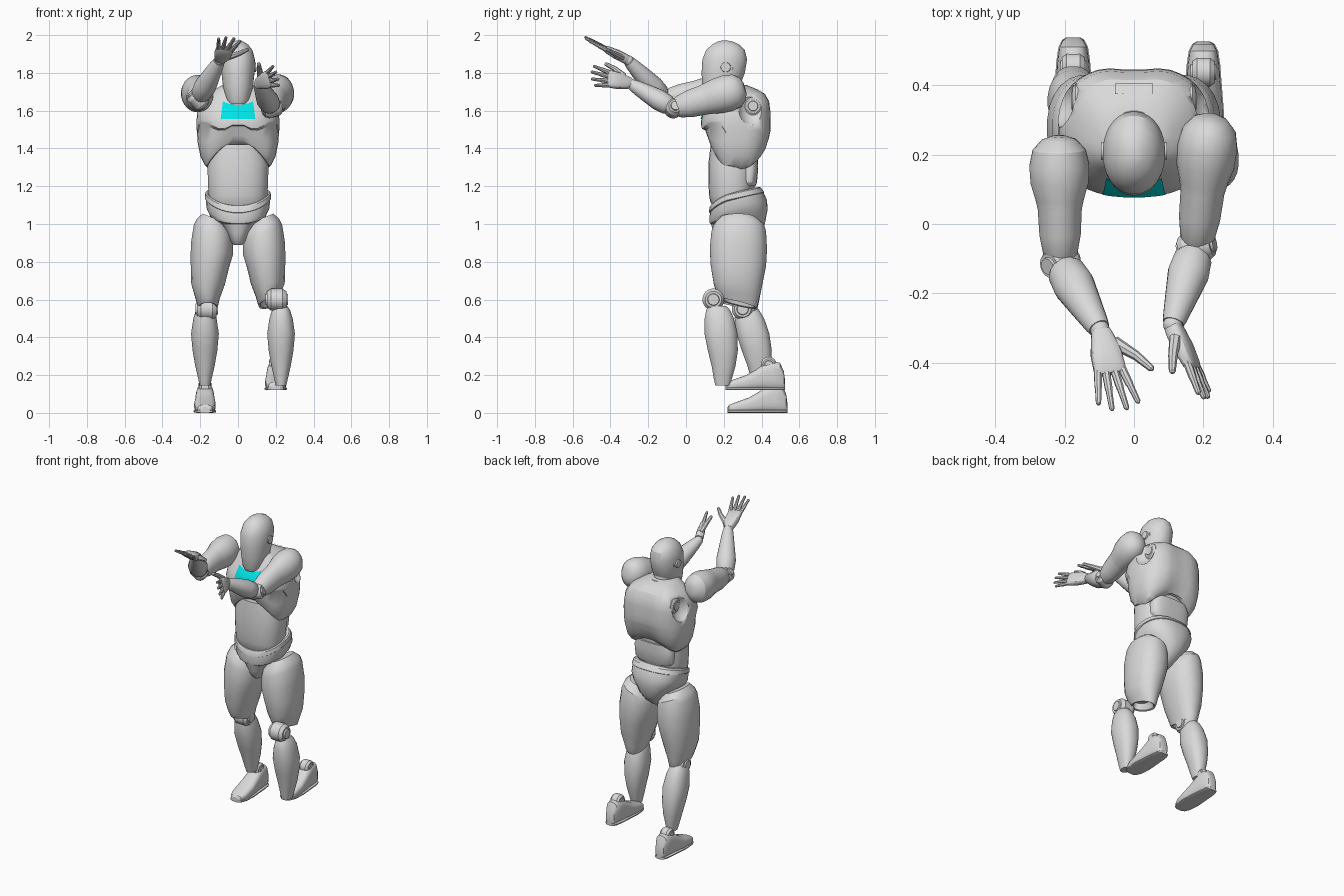
import bpy, bmesh, math
from mathutils import Vector as V

if "Cube" in bpy.data.objects:
    bpy.data.objects.remove(bpy.data.objects["Cube"], do_unlink=True)

def material(name, rgb):
    m = bpy.data.materials.new(name)
    m.use_nodes = True
    m.diffuse_color = (*rgb, 1)
    m.node_tree.nodes["Principled BSDF"].inputs["Base Color"].default_value = (*rgb, 1)
    return m

GREY = material("matte_grey", (0.7, 0.7, 0.7))
CYAN = material("bright_cyan", (0.0, 0.83, 0.85))
X, Y, Z = V((1, 0, 0)), V((0, 1, 0)), V((0, 0, 1))

def finish(bm, name, mat=GREY, angle=30):
    bmesh.ops.recalc_face_normals(bm, faces=bm.faces)
    me = bpy.data.meshes.new(name)
    bm.to_mesh(me)
    bm.free()
    ob = bpy.data.objects.new(name, me)
    bpy.context.collection.objects.link(ob)
    me.materials.append(mat)
    bpy.ops.object.select_all(action="DESELECT")
    ob.select_set(True)
    bpy.context.view_layer.objects.active = ob
    bpy.ops.object.shade_smooth_by_angle(angle=math.radians(angle))
    return ob

def ring(c, u, v, a, b, n=24, power=2.0):
    """Superellipse of points around c in the plane of u and v."""
    def sup(t):
        return math.copysign(abs(t) ** (2 / power), t)
    angles = [2 * math.pi * (i + 0.5) / n for i in range(n)]
    return [c + u * a * sup(math.cos(t)) + v * b * sup(math.sin(t)) for t in angles]

def loft(name, rings, warp=None):
    """Skin the rings and close both ends with fans."""
    bm = bmesh.new()
    rings = [[warp(p) if warp else p for p in r] for r in rings]
    rows = [[bm.verts.new(p) for p in r] for r in rings]
    n = len(rows[0])
    for lo, hi in zip(rows, rows[1:]):
        for i in range(n):
            bm.faces.new((lo[i], lo[(i + 1) % n], hi[(i + 1) % n], hi[i]))
    for row, pts in ((rows[0], rings[0]), (rows[-1], rings[-1])):
        mid = bm.verts.new(sum(pts, V((0, 0, 0))) / n)
        for i in range(n):
            bm.faces.new((row[i], row[(i + 1) % n], mid))
    return finish(bm, name)

def body(name, rows, cx=0, warp=None, power=2.4, n=32):
    """Upright form; rows are height, half width, front, back and optional x shift."""
    out = []
    for z, hx, yf, yb, *dx in rows:
        c = V((cx + sum(dx), (yf + yb) / 2, z))
        out.append(ring(c, X, Y, hx, (yb - yf) / 2, n, power))
    return loft(name, out, warp)

def tube(name, pts, sizes, hint=Z, n=16, power=2.0):
    """Limb along a path; sizes are half width and half height."""
    pts = [V(p) for p in pts]
    out = []
    for i, p in enumerate(pts):
        t = (pts[min(i + 1, len(pts) - 1)] - pts[max(i - 1, 0)]).normalized()
        u = t.cross(hint).normalized()
        out.append(ring(p, u, u.cross(t), *sizes[i], n, power))
    return loft(name, out)

def disc(name, c, axis, r, half):
    """Joint cap with a stepped, chamfered hub on both ends."""
    c, axis = V(c), V(axis).normalized()
    prof = [(-1.15, .4), (-1.15, .5), (-1, .55), (-1, .75), (-.6, 1)]
    prof += [(-s, k) for s, k in reversed(prof)]
    hint = Z if abs(axis.z) < 0.8 else Y
    return tube(name, [c + axis * half * s for s, k in prof],
                [(r * k, r * k) for s, k in prof], hint, 20)

def ball(name, c, r, squash=(1, 1, 1)):
    bm = bmesh.new()
    bmesh.ops.create_uvsphere(bm, u_segments=24, v_segments=14, radius=r)
    for v in bm.verts:
        v.co = V(c) + V([a * b for a, b in zip(v.co, squash)])
    return finish(bm, name)

def plate(name, target, corner, mat, direction, lift, nx=12, nz=5):
    """Thin sheet laid on the target; corner(s, t) gives the start of each ray."""
    bm = bmesh.new()
    bpy.context.view_layer.update()
    grid = []
    for j in range(nz + 1):
        hits = [target.ray_cast(corner(2 * i / nx - 1, j / nz), direction) for i in range(nx + 1)]
        grid.append([bm.verts.new(h[1] - direction * lift) for h in hits])
    for j in range(nz):
        for i in range(nx):
            bm.faces.new((grid[j][i], grid[j][i + 1], grid[j + 1][i + 1], grid[j + 1][i]))
    return finish(bm, name, mat)

# Chest shell with arched lower rim, curved chest crease, spine groove and shoulder recesses
def arch(p):
    p = p.copy()
    if p.z < 1.5:
        high = 0.15 if p.y < 0.27 else 0.09
        p.z += high * max(0, 1 - (p.x / .165) ** 2) * (1.5 - p.z) / .22
    if p.y < .2:
        bow = min(1, abs(abs(p.x) - .085) / .085)
        p.z += .05 * bow * max(0, 1 - abs(p.z - 1.485) / .06)
        if p.z > 1.47:
            p.y += .012 * max(0, 1 - abs(p.x) / .03)
    elif p.y > .4:
        p.y -= .014 * max(0, 1 - abs(p.x) / .09)
    return p

chest = body("chest_shell", [
    (1.28, .155, .15, .39), (1.31, .175, .13, .41), (1.36, .20, .118, .43), (1.43, .214, .106, .445),
    (1.475, .217, .098, .452), (1.495, .219, .08, .455), (1.545, .22, .078, .455), (1.60, .216, .097, .453),
    (1.65, .20, .13, .447), (1.69, .165, .148, .425), (1.72, .11, .16, .36),
    (1.735, .085, .167, .32)], warp=arch, power=2.6, n=40)
for side in (-1, 1):
    cutter = ball("socket_cutter", (side * .25, .355, 1.62), .09, (1, .95, 1.2))
    cutter.hide_render = True
    mod = chest.modifiers.new("socket", "BOOLEAN")
    mod.operation, mod.object, mod.solver = "DIFFERENCE", cutter, "EXACT"
    bpy.context.view_layer.objects.active = chest
    bpy.ops.object.modifier_apply(modifier=mod.name)
    bpy.data.objects.remove(cutter, do_unlink=True)
    disc("shoulder_socket", (side * .155, .355, 1.625), X, .05, .022)

plate("chest_panel", chest,
      lambda s, t: V((s * (.092 - .012 * t), -1, 1.555 + t * (.075 + .02 * s * s))), CYAN, Y, .005)
plate("back_panel", chest, lambda s, t: V((s * .055, .375 + .03 * t, 3)), GREY, -Z, .005)

# Waist and lower back
body("waist", [(1.07, .13, .15, .34), (1.12, .15, .128, .35), (1.15, .156, .122, .36), (1.22, .16, .118, .365),
               (1.32, .162, .118, .37), (1.42, .14, .13, .38)])
body("lower_back_plate", [(1.2, .12, .27, .368), (1.22, .135, .27, .376),
                          (1.29, .14, .27, .382), (1.34, .12, .27, .38)], power=3)

# Pelvis and belt, lower at the front
def dip(p):
    p = p.copy()
    if p.z > 1.0:
        k = min(1, (p.z - 1.0) / .08)
        p.z += (p.y - .27) * .22 * k
        if p.y < .27:
            p.z -= .045 * k * max(0, 1 - (p.x / .17) ** 2)
    return p

body("pelvis", [(.89, .025, .18, .28), (.91, .042, .16, .33), (.95, .062, .145, .385),
                (1.0, .10, .132, .418), (1.05, .148, .126, .432), (1.09, .168, .123, .43),
                (1.135, .17, .126, .412), (1.14, .14, .15, .38)], warp=dip)
body("belt", [(1.132, .165, .13, .405), (1.138, .176, .12, .414), (1.165, .173, .124, .397),
              (1.172, .166, .13, .385), (1.172, .15, .15, .37)], warp=dip)

# Head, ears and neck
body("head", [(1.635, .045, .105, .19), (1.66, .062, .095, .23), (1.73, .08, .086, .285),
              (1.80, .088, .082, .312), (1.87, .09, .086, .324), (1.92, .077, .106, .312),
              (1.95, .054, .138, .282), (1.967, .026, .17, .245), (1.971, .01, .19, .22)], power=2.1)
disc("ear_caps", (0, .21, 1.83), X, .05, .083)
body("neck", [(1.6, .07, .15, .31), (1.78, .062, .16, .29)], power=2)
body("collar", [(1.68, .10, .125, .34), (1.72, .095, .13, .335), (1.735, .085, .14, .325)], power=2)

# Legs: the left lower leg is carried forward and its foot is lifted
def slant(p):
    p = p.copy()
    p.z += .4 * (abs(p.x) - .15) * max(0, min(1, (p.z - .75) / .2))
    if p.z < .7:
        low = (.7 - p.z) / .16
        p.z += low * ((.02 if p.x < 0 else .04 + .25 * (p.x - .163)) + (.27 - p.y) * .25)
    return p

THIGH = [(1.04, .06, .18, .37, -.02), (1.0, .093, .145, .415, -.022), (.96, .105, .133, .425, -.018),
         (.87, .113, .125, .43, -.01), (.78, .103, .13, .425, 0), (.68, .09, .145, .405, .01),
         (.60, .066, .16, .388, .013), (.56, .056, .17, .38, .012), (.54, .05, .18, .372, .012),
         (.545, .042, .195, .36, .012), (.60, .035, .21, .34, .012)]
SHIN = [(.565, .034, -.045, .05), (.545, .048, -.058, .068), (.50, .062, -.067, .09), (.42, .074, -.068, .108),
        (.33, .066, -.05, .11), (.25, .052, -.03, .098), (.18, .036, -.018, .078), (.145, .028, -.01, .068)]
FOOT = [(.22, .025, .03), (.228, .038, .042), (.26, .052, .055), (.33, .057, .08), (.38, .053, .108),
        (.43, .049, .142), (.47, .046, .155), (.51, .04, .145), (.53, .03, .10), (.537, .018, .05)]
LEGS = [("right", -1, (-.165, .30, .55), -.175, .03, -.175, 0, 0),
        ("left", 1, (.205, .145, .60), .228, 0, .2, -.012, .12)]
for label, side, knee, shin_x, lean, foot_x, foot_y, raised in LEGS:
    body(label + "_thigh", [(z, hx, yf, yb, side * dx) for z, hx, yf, yb, dx in THIGH],
         side * .148, slant, 2.2, 24)
    disc(label + "_knee", knee, X, .058, .052)
    base = knee[1] + .02
    body(label + "_shin", [(z, hx, base + yf + lean * (.535 - z) * 4, base + yb + lean * (.535 - z) * 4)
                           for z, hx, yf, yb in SHIN], shin_x, None, 2.3, 24)
    loft(label + "_foot", [ring(V((foot_x, y + foot_y, raised + h / 2)), X, Z, w, h / 2, 24, 3)
                           for y, w, h in FOOT])
    disc(label + "_ankle", (foot_x, .45 + foot_y, raised + .135), X, .042, .032)
    loft(label + "_sole", [ring(V((foot_x, y + foot_y, raised + .008)), X, Z, w + .003, .008, 16, 4)
                           for y, w, h in FOOT])

# Hands: palm, four spread fingers and a thumb
def hand(label, wrist, forward, across, thumb_tip, reach):
    w, f = V(wrist), V(forward).normalized()
    a = V(across)
    a = (a - f * a.dot(f)).normalized()
    nrm = a.cross(f)
    tube(label + "_palm", [w, w + f * .02, w + f * .07, w + f * .125, w + f * .138],
         [(.028, .024), (.034, .026), (.045, .025), (.047, .018), (.042, .01)], nrm, 16, 3)
    for i, s in enumerate((-1.0, -.35, .35, 1.0)):
        k = w + f * .125 + a * .035 * s
        length = (.8, .97, 1, .9)[i] * reach
        d = (f + a * .2 * s - nrm * .05).normalized()
        tube(label + "_finger", [k, k + d * length * .45, k + d * length * .5, k + d * length * .95, k + d * length],
             [(.0125, .0125), (.0115, .0115), (.010, .010), (.008, .008), (.004, .004)], nrm, 8)
    root, tip = w + f * .04 + a * .03, V(thumb_tip)
    bend = root.lerp(tip, .5) + a * .008
    tube(label + "_thumb", [root, bend, bend.lerp(tip, .9), tip],
         [(.02, .018), (.014, .014), (.01, .01), (.005, .005)], nrm, 8)

# Arms reaching forward
def arm(label, shoulder, elbow, wrist, cap_axis):
    s, e, w = V(shoulder), V(elbow), V(wrist)
    sizes = [(-.37, .02, .03), (-.33, .05, .06), (-.22, .077, .088), (-.05, .087, .098), (.14, .084, .095),
             (.32, .07, .085), (.42, .064, .08), (.7, .06, .072), (.9, .05, .058), (1, .035, .042)]
    tube(label + "_upper_arm", [s.lerp(e, t) for t, _, _ in sizes], [q[1:] for q in sizes], Z, 24)
    disc(label + "_elbow", e, cap_axis, .047, .048)
    fore = [(.05, .036, .038), (.15, .055, .052), (.35, .06, .056), (.65, .047, .046),
            (.92, .035, .034), (.98, .031, .03)]
    tube(label + "_forearm", [e.lerp(w, t) for t, _, _ in fore], [q[1:] for q in fore], Z, 20)
    ball(label + "_wrist", w, .028)

arm("right", (-.215, .155, 1.69), (-.212, -.11, 1.66), (-.098, -.305, 1.865), (-.6, -.2, .6))
hand("right", (-.095, -.31, 1.87), (.2, -.86, .42), (1, .2, -.2), (.055, -.42, 1.925), .138)
arm("left", (.21, .21, 1.69), (.18, -.065, 1.612), (.112, -.29, 1.74), (1, .2, .3))
hand("left", (.112, -.295, 1.745), (.42, -.85, .18), (-.3, 0, .95), (.11, -.43, 1.85), .11)
